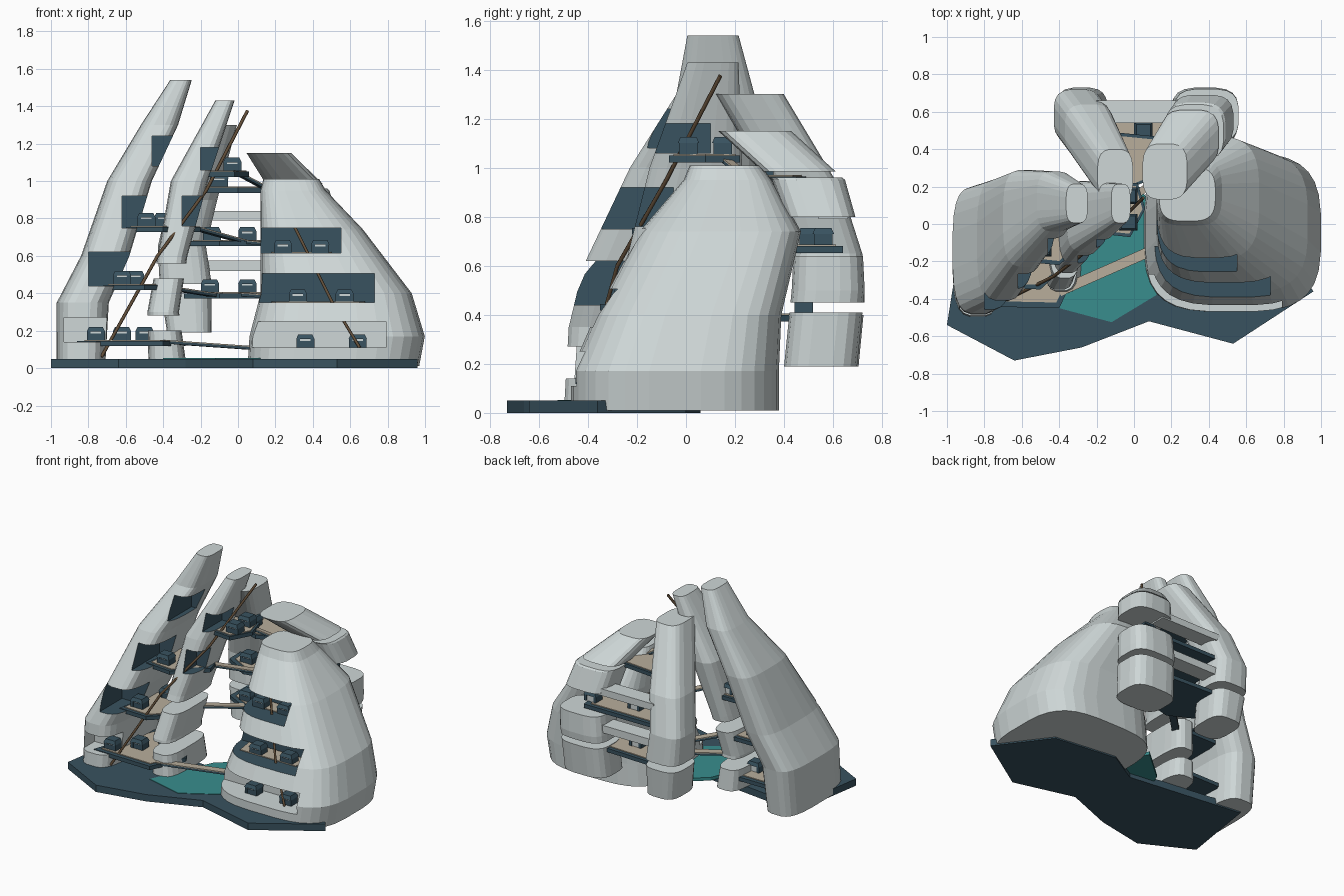
import bpy, bmesh, math
from mathutils import Vector

if "Cube" in bpy.data.objects:
    bpy.data.objects.remove(bpy.data.objects["Cube"])


def mat(name, c):
    m = bpy.data.materials.new(name)
    m.diffuse_color = (*c, 1)
    m.use_nodes = True
    m.node_tree.nodes["Principled BSDF"].inputs["Base Color"].default_value = m.diffuse_color
    return m


ROCK = mat("pale_stone", (.62, .68, .68))
DARK = mat("slate", (.04, .085, .115))
TAN = mat("sand", (.48, .42, .33))
WATER = mat("water", (.04, .27, .27))
WOOD = mat("wood", (.12, .075, .04))


def finish(name, bm, m):
    bmesh.ops.recalc_face_normals(bm, faces=bm.faces)
    me = bpy.data.meshes.new(name)
    bm.to_mesh(me)
    bm.free()
    me.materials.append(m)
    o = bpy.data.objects.new(name, me)
    bpy.context.collection.objects.link(o)
    return o


def slab(name, pts, z0, z1, m):
    bm = bmesh.new()
    lo = [bm.verts.new((x, y, z0)) for x, y in pts]
    hi = [bm.verts.new((x, y, z1)) for x, y in pts]
    bm.faces.new(lo)
    bm.faces.new(hi)
    n = len(pts)
    for i in range(n):
        j = (i + 1) % n
        bm.faces.new((lo[i], lo[j], hi[j], hi[i]))
    return finish(name, bm, m)


def box(name, x0, x1, y0, y1, z0, z1, m):
    return slab(name, [(x0, y0), (x1, y0), (x1, y1), (x0, y1)], z0, z1, m)


# profile rows: z, centre x, centre y, half width x, half width y
def rock(name, prof, z0, z1, n=24, power=.6):
    def at(z):
        for a, b in zip(prof, prof[1:]):
            if z <= b[0]:
                t = (z - a[0]) / (b[0] - a[0])
                return [p + (q - p) * t for p, q in zip(a, b)]
        return list(prof[-1])
    zs = [z0] + [r[0] for r in prof if z0 < r[0] < z1] + [z1]
    bm = bmesh.new()
    rings = []
    for z in zs:
        _, cx, cy, rx, ry = at(z)
        ring = []
        for i in range(n):
            a = 2 * math.pi * (i + .5) / n
            c, s = math.cos(a), math.sin(a)
            ring.append(bm.verts.new((cx + rx * math.copysign(abs(c) ** power, c),
                                      cy + ry * math.copysign(abs(s) ** power, s), z)))
        rings.append(ring)
    bm.faces.new(rings[0])
    bm.faces.new(rings[-1])
    for a, b in zip(rings, rings[1:]):
        for i in range(n):
            j = (i + 1) % n
            bm.faces.new((a[i], a[j], b[j], b[i]))
    return finish(name, bm, ROCK)


def cut(o, dims, m):
    c = box(o.name + "_cutter", *dims, m)
    c.hide_render = True
    mod = o.modifiers.new("ledge", 'BOOLEAN')
    mod.object = c
    mod.solver = 'EXACT'
    mod.material_mode = 'TRANSFER'
    bpy.context.view_layer.objects.active = o
    bpy.ops.object.modifier_apply(modifier=mod.name)
    bpy.data.objects.remove(c)


def deck(name, pts, z, t=.028):
    slab(name, pts, z - t, z, DARK)
    cx = sum(p[0] for p in pts) / len(pts)
    cy = sum(p[1] for p in pts) / len(pts)
    slab(name + "_floor", [(cx + (x - cx) * .88, cy + (y - cy) * .88) for x, y in pts], z, z + .006, TAN)


def house(x, y, z, w=.09, d=.08):
    h = .045
    box("house_walls", x - w * .42, x + w * .42, y - d * .42, y + d * .42, z, z + h, ROCK)
    box("house_door", x - .03, x + .03, y - d * .46, y - d * .4, z, z + .036, DARK)
    for s in (-1, 1):
        box("house_post", x + s * w * .42 - .01, x + s * w * .42 + .01,
            y - d * .47, y + d * .47, z, z + h, DARK)
    r = box("house_roof", x - w * .55, x + w * .55, y - d * .55, y + d * .55, z + h, z + .07, DARK)
    for v in r.data.vertices:
        if v.co.z > z + .06:
            v.co.x = x + (v.co.x - x) * .75
            v.co.y = y + (v.co.y - y) * .75


def pole(name, pts, r, m=WOOD):
    cu = bpy.data.curves.new(name, 'CURVE')
    cu.dimensions = '3D'
    cu.bevel_depth = r
    cu.bevel_resolution = 1
    cu.use_fill_caps = True
    s = cu.splines.new('POLY')
    s.points.add(len(pts) - 1)
    for p, q in zip(s.points, pts):
        p.co = (*q, 1)
    cu.materials.append(m)
    bpy.context.collection.objects.link(bpy.data.objects.new(name, cu))


def bridge(name, a, b, w):
    a, b = Vector(a), Vector(b)
    side = (b - a).cross(Vector((0, 0, 1))).normalized() * w / 2
    for suffix, dz, t, m in (("", 0, .014, DARK), ("_deck", .006, .006, TAN)):
        o = box(name + suffix, 0, 1, -1, 1, -t, 0, m)
        for v in o.data.vertices:
            v.co = a.lerp(b, v.co.x) + side * v.co.y + Vector((0, 0, v.co.z + dz))


# base plate and lagoon
slab("base", [(-1, -.54), (-.64, -.73), (-.28, -.66), (.08, -.52), (.53, -.64), (.96, -.36),
              (.69, 0), (.21, .06), (-.03, -.08), (-.91, .03)], 0, .05, DARK)
slab("lagoon", [(-.4, -.45), (-.12, -.525), (.12, -.38), (.12, .05), (.03, .2), (-.2, 0)],
     .03, .053, WATER)

# large right rock with three carved ledges
right = rock("right_rock", [(.01, .51, -.045, .46, .425), (.17, .53, -.045, .47, .425),
                            (.4, .525, .01, .405, .38), (.74, .395, .14, .275, .33),
                            (.95, .295, .17, .175, .18), (1.01, .285, .16, .15, .145)], .01, 1.01, 32)
cut(right, (-.1, .79, -.7, -.27, .11, .25), ROCK)
cut(right, (-.1, .73, -.7, -.12, .35, .505), DARK)
cut(right, (-.1, .55, -.7, .02, .615, .75), DARK)

# tall left rock, leaning inward, with stepped ledges
left = rock("left_rock", [(0, -.84, -.17, .13, .33), (.35, -.83, -.14, .14, .34), (.6, -.71, -.09, .13, .33),
                          (1, -.58, .03, .12, .26), (1.3, -.42, .12, .1, .16),
                          (1.54, -.305, .11, .058, .105)], .01, 1.54)
for d, m in (((-.93, -.4, -.7, -.33, .14, .27), ROCK), ((-.8, -.4, -.7, -.2, .44, .62), DARK),
             ((-.62, -.3, -.6, -.02, .75, .92), DARK), ((-.46, -.1, -.5, .12, 1.08, 1.24), DARK)):
    cut(left, d, m)

# slender inner spire in three pieces
spire = [(.05, -.38, -.13, .1, .24), (.3, -.4, -.13, .085, .22), (.6, -.35, -.05, .08, .2),
         (1, -.26, .04, .1, .19), (1.43, -.07, .11, .052, .105)]
for a, b in ((.05, .2), (.28, .48), (.56, 1.43)):
    o = rock("inner_spire", spire, a, b, 20)
cut(o, (-.2, 0, -.4, .1, 1.06, 1.18), DARK)
cut(o, (-.3, 0, -.4, -.05, .76, .92), DARK)

# back columns in stacked pieces
backl = [(.19, -.26, .555, .12, .15), (.45, -.28, .58, .14, .15), (.65, -.3, .58, .13, .14),
         (.9, -.24, .5, .13, .14), (1.3, -.1, .26, .095, .14)]
for a, b in ((.19, .4), (.45, 1.3)):
    rock("back_left_column", backl, a, b, 20)
backr = [(.1, .36, .54, .18, .15), (.5, .38, .58, .18, .15), (.7, .39, .58, .17, .14),
         (.95, .33, .5, .16, .15), (1.15, .165, .28, .12, .15)]
for a, b in ((.19, .41), (.45, .64), (.8, .96), (.985, 1.15)):
    rock("back_right_column", backr, a, b, 20)

# rear parapets
for z0, z1 in ((.52, .575), (.79, .84)):
    box("rear_parapet", -.2, .3, .54, .66, z0, z1, ROCK)

# decks on each level
deck("left_ground_deck", [(-.86, -.44), (-.4, -.45), (-.28, -.2), (-.4, .05), (-.7, .05)], .145)
deck("left_deck_two", [(-.72, -.34), (-.5, -.35), (-.34, -.2), (-.4, .08), (-.65, .08)], .445)
deck("left_deck_three", [(-.6, -.2), (-.4, -.22), (-.2, -.03), (-.25, .14), (-.55, .14)], .755)
deck("back_deck_low", [(-.29, .32), (-.1, .22), (.15, .28), (.42, .42), (.4, .62), (-.28, .65)], .4)
deck("back_deck_mid", [(-.28, .3), (-.1, .2), (.18, .25), (.4, .45), (.38, .64), (-.28, .64)], .68)
deck("back_deck_high", [(-.2, .27), (0, .2), (.14, .26), (.3, .45), (-.2, .5)], .965)
deck("summit_deck", [(-.2, -.05), (-.02, -.07), (.06, .08), (.02, .22), (-.18, .22)], 1.05)
slab("ledge_floor_two", [(.2, -.26), (.65, -.26), (.68, -.13), (.18, -.13)], .35, .356, TAN)
slab("ledge_floor_three", [(.2, -.1), (.48, -.1), (.5, .01), (.18, .01)], .615, .621, TAN)

# cottages
for p in ((-.76, -.36, .15), (-.62, -.25, .15), (-.5, -.1, .15),
          (-.62, -.25, .45), (-.55, -.02, .45), (-.49, -.13, .76), (-.4, .07, .76),
          (.36, -.33, .11), (.64, -.33, .11), (.32, -.22, .35), (.57, -.22, .35),
          (.24, -.07, .615), (.44, -.07, .615), (-.15, .33, .405), (.05, .48, .405),
          (-.14, .33, .685), (.05, .5, .685), (.36, .56, .685), (-.1, .32, .97),
          (-.03, .01, 1.055), (-.03, .15, 1.055)):
    house(*p)

# footbridges
bridge("lagoon_bridge", (-.4, -.36, .145), (.1, -.14, .11), .055)
bridge("low_bridge", (-.42, -.05, .44), (-.1, .28, .39), .05)
bridge("low_bridge_right", (.0, .3, .4), (.22, .1, .385), .05)
bridge("mid_bridge", (-.22, .05, .75), (.05, .28, .675), .05)
bridge("mid_bridge_right", (.05, .26, .68), (.2, .08, .665), .05)
bridge("high_bridge", (0, .15, 1.045), (.15, .25, .965), .04)

# long wooden stair rails
pole("left_stair_rail", [(-.73, -.43, .06), (-.43, -.28, .6), (-.17, -.08, .95), (.05, .14, 1.375)], .009)
pole("right_stair_rail", [(.65, -.39, .11), (.5, -.28, .36), (.3, -.06, .76)], .008)
